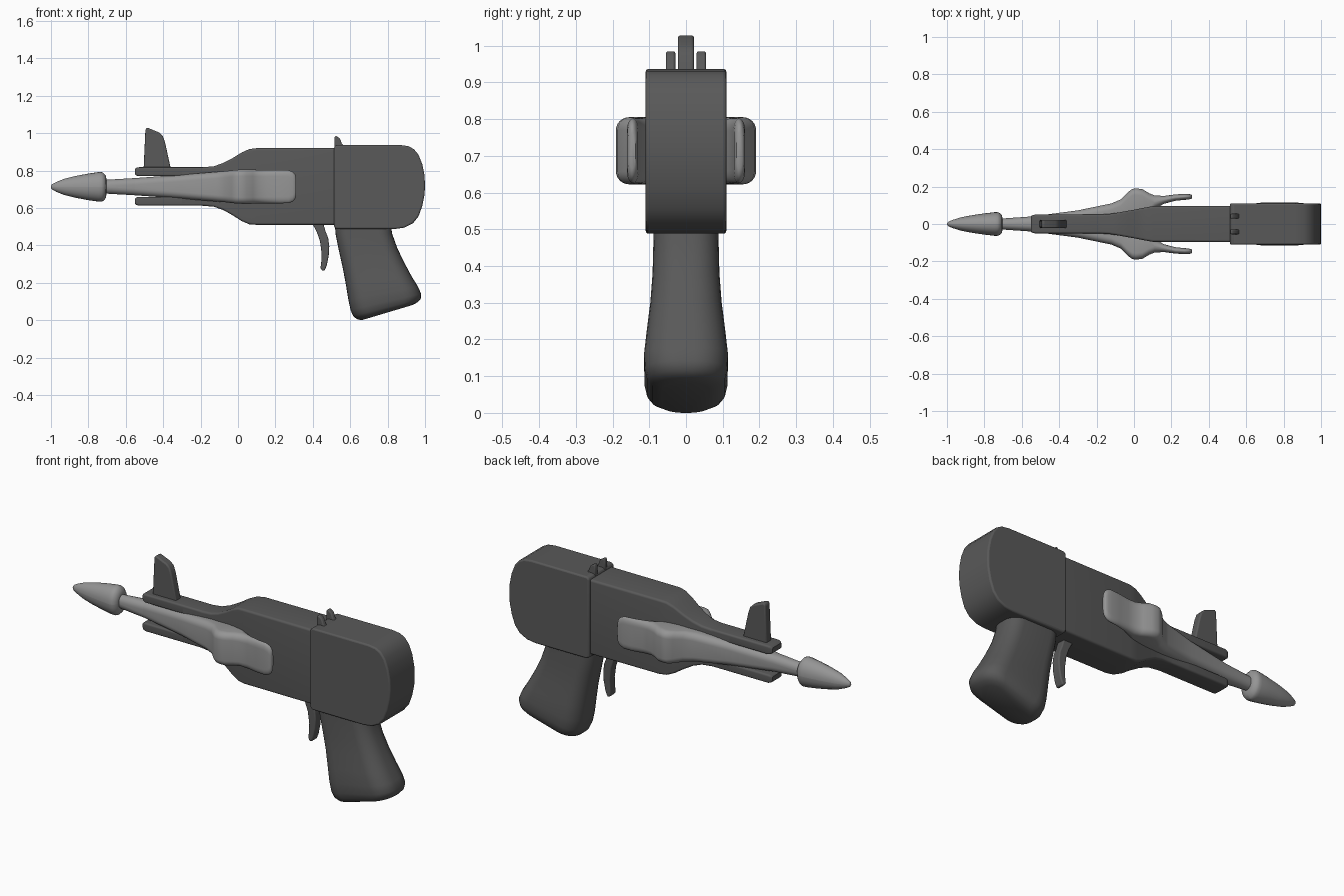
import bpy, bmesh
from math import sin, cos, pi, radians
from mathutils import Vector

X, Y, Z = Vector((1, 0, 0)), Vector((0, 1, 0)), Vector((0, 0, 1))


def finish(name, bm, bevel=0, angle=40):
    bmesh.ops.recalc_face_normals(bm, faces=bm.faces)
    me = bpy.data.meshes.new(name)
    bm.to_mesh(me)
    bm.free()
    ob = bpy.data.objects.new(name, me)
    bpy.context.collection.objects.link(ob)
    if bevel:
        m = ob.modifiers.new("soft_edges", "BEVEL")
        m.width, m.segments, m.limit_method = bevel, 3, "ANGLE"
        m.angle_limit = radians(40)
    bpy.ops.object.select_all(action="DESELECT")
    ob.select_set(True)
    bpy.context.view_layer.objects.active = ob
    bpy.ops.object.shade_smooth_by_angle(angle=radians(angle))
    return ob


def paint(ob, mat):
    ob.data.materials.append(mat)


def ring(c, u, v, hu, hv, r, n=6):
    """Rounded rectangle around c; a large r turns it into an ellipse."""
    ru, rv = min(r, hu), min(r, hv)
    pts = []
    for q, (su, sv) in enumerate([(1, 1), (-1, 1), (-1, -1), (1, -1)]):
        for i in range(n + 1):
            a = (q + i / n * 0.998 + 0.001) * pi / 2
            pts.append(c + u * (su * (hu - ru) + ru * cos(a)) + v * (sv * (hv - rv) + rv * sin(a)))
    return pts


def loft(name, rings, angle=40):
    bm = bmesh.new()
    loops = [[bm.verts.new(p) for p in r] for r in rings]
    for a, b in zip(loops, loops[1:]):
        for i in range(len(a)):
            j = (i + 1) % len(a)
            bm.faces.new((a[i], a[j], b[j], b[i]))
    bm.faces.new(loops[0])
    bm.faces.new(loops[-1])
    return finish(name, bm, angle=angle)


def prism(name, profile, half, y=0, bevel=0.01):
    """Side profile in x/z, extruded across y."""
    bm = bmesh.new()
    f = bm.faces.new([bm.verts.new((x, y - half, z)) for x, z in profile])
    new = bmesh.ops.extrude_face_region(bm, geom=[f])["geom"]
    bmesh.ops.translate(bm, vec=(0, 2 * half, 0), verts=[g for g in new if isinstance(g, bmesh.types.BMVert)])
    return finish(name, bm, bevel)


def x_ring(x, y0, y1, z0, z1, r):
    return ring(Vector((x, (y0 + y1) / 2, (z0 + z1) / 2)), Y, Z, (y1 - y0) / 2, (z1 - z0) / 2, r)


dark = bpy.data.materials.new("dark_grey")
dark.diffuse_color = (0.1, 0.1, 0.1, 1)
light = bpy.data.materials.new("light_grey")
light.diffuse_color = (0.3, 0.3, 0.3, 1)

# Main body: x, half width, bottom, top
body = [(-0.30, 0.05, 0.615, 0.815), (-0.20, 0.05, 0.613, 0.817), (-0.13, 0.054, 0.607, 0.823),
        (-0.08, 0.062, 0.59, 0.84), (-0.03, 0.071, 0.562, 0.866), (0.02, 0.08, 0.53, 0.897),
        (0.06, 0.088, 0.513, 0.915), (0.10, 0.095, 0.51, 0.92), (0.53, 0.097, 0.51, 0.92)]
paint(loft("body", [x_ring(x, -w, w, a, b, 0.012) for x, w, a, b in body]), dark)

# Upper and lower jaws that hold the barrel
for name, z0, z1 in (("upper_jaw", 0.77, 0.818), ("lower_jaw", 0.613, 0.66)):
    rows = [(-0.552, 0.01), (-0.543, 0.003), (-0.53, 0), (-0.15, 0)]
    paint(loft(name, [x_ring(x, -0.05 + d, 0.05 - d, z0 + d, z1 - d, 0.01) for x, d in rows]), dark)

# Barrel halves flaring out into side wings: x, inner y, outer y, half height
wing = [(-0.74, -0.027, 0.027, 0.035), (-0.55, -0.04, 0.04, 0.046), (-0.30, -0.03, 0.073, 0.064),
        (-0.12, 0, 0.11, 0.079), (-0.07, 0.02, 0.132, 0.083), (-0.035, 0.03, 0.168, 0.087),
        (-0.01, 0.04, 0.187, 0.09), (0.01, 0.045, 0.191, 0.091), (0.045, 0.05, 0.186, 0.092),
        (0.08, 0.055, 0.165, 0.091), (0.11, 0.08, 0.153, 0.09), (0.16, 0.108, 0.15, 0.089),
        (0.22, 0.124, 0.158, 0.089), (0.27, 0.129, 0.161, 0.088), (0.292, 0.131, 0.16, 0.08),
        (0.305, 0.134, 0.158, 0.067), (0.311, 0.138, 0.153, 0.05)]
for side, s in (("left", 1), ("right", -1)):
    rings = [x_ring(x, min(s * a, s * b), max(s * a, s * b), 0.714 - h, 0.714 + h, 0.035)
             for x, a, b, h in wing]
    paint(loft(side + "_wing", rings, 50), light)

# Pointed tip
tip = [(-1.0, 0.006), (-0.993, 0.015), (-0.97, 0.027), (-0.93, 0.043), (-0.87, 0.058), (-0.80, 0.071),
       (-0.745, 0.079), (-0.73, 0.079), (-0.72, 0.075), (-0.707, 0.06), (-0.703, 0.04)]
paint(loft("tip", [ring(Vector((x, 0, 0.713)), Y, Z, r * 0.8, r, 1) for x, r in tip], 60), light)

# Rear housing
paint(prism("rear_housing", [(0.513, 0.5), (0.525, 0.488), (0.84, 0.488), (0.89, 0.495), (0.935, 0.518),
      (0.965, 0.555), (0.985, 0.61), (0.997, 0.67), (1.0, 0.72), (0.997, 0.775), (0.985, 0.835),
      (0.965, 0.885), (0.94, 0.915), (0.91, 0.931), (0.865, 0.937), (0.525, 0.937), (0.513, 0.925)],
      0.11, bevel=0.015), dark)

# Grip: front x/z, rear x/z, half width, corner radius
grip = [(0.515, 0.55, 0.81, 0.55, 0.088, 0.07), (0.522, 0.46, 0.825, 0.46, 0.089, 0.07),
        (0.54, 0.37, 0.852, 0.385, 0.091, 0.075), (0.56, 0.28, 0.888, 0.31, 0.097, 0.08),
        (0.577, 0.19, 0.928, 0.235, 0.107, 0.085), (0.59, 0.11, 0.962, 0.18, 0.114, 0.09),
        (0.602, 0.055, 0.979, 0.142, 0.113, 0.09), (0.615, 0.023, 0.977, 0.115, 0.106, 0.09),
        (0.635, 0.006, 0.962, 0.097, 0.092, 0.085), (0.66, 0.0, 0.935, 0.082, 0.065, 0.06)]
rings = []
for fx, fz, rx, rz, w, r in grip:
    f, b = Vector((fx, 0, fz)), Vector((rx, 0, rz))
    rings.append(ring((f + b) / 2, (b - f).normalized(), Y, (b - f).length / 2, w, r))
paint(loft("grip", rings, 60), dark)

# Trigger
paint(prism("trigger", [(0.395, 0.52), (0.42, 0.475), (0.438, 0.425), (0.447, 0.36), (0.445, 0.31), (0.441, 0.28),
      (0.45, 0.265), (0.463, 0.265), (0.475, 0.295), (0.485, 0.345), (0.488, 0.395), (0.482, 0.44),
      (0.468, 0.475), (0.455, 0.52)], 0.025, bevel=0.008), dark)

# Front sight fin and the two small rear sights
paint(prism("front_sight", [(-0.505, 0.80), (-0.495, 1.02), (-0.485, 1.03), (-0.42, 1.003), (-0.402, 0.985),
      (-0.39, 0.95), (-0.357, 0.80)], 0.022), dark)
for side, y in (("left", 0.042), ("right", -0.042)):
    paint(prism(side + "_rear_sight", [(0.515, 0.92), (0.515, 0.977), (0.522, 0.987), (0.545, 0.972),
          (0.555, 0.945), (0.575, 0.92)], 0.013, y, 0.006), dark)
